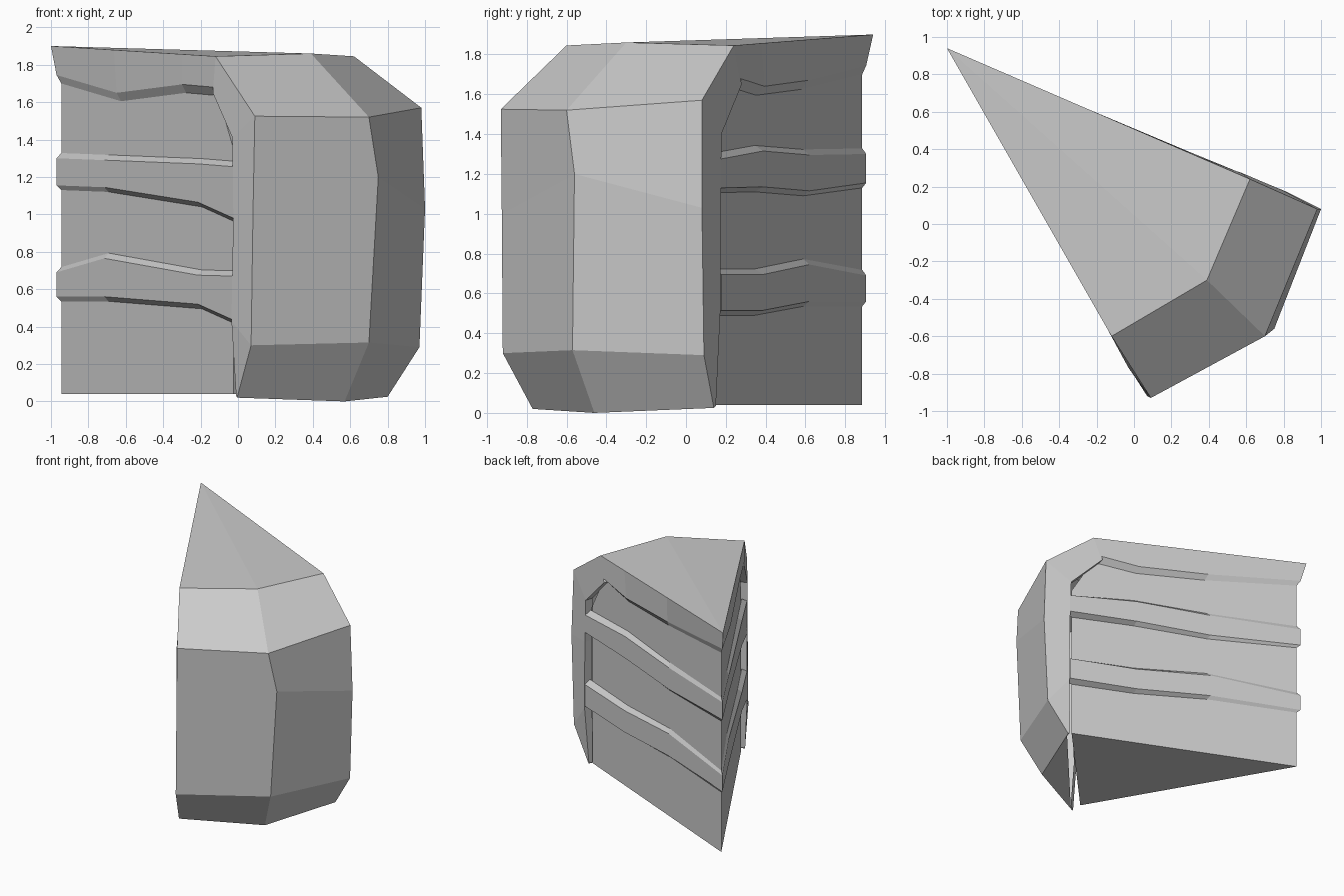
import bpy, bmesh
from mathutils import Vector

cube = bpy.data.objects.get("Cube")
if cube:
    bpy.data.objects.remove(cube)

stone = bpy.data.materials.new("stone_grey")
stone.use_nodes = True
GREY = (0.6, 0.6, 0.6, 1)
stone.diffuse_color = GREY
stone.node_tree.nodes["Principled BSDF"].inputs["Base Color"].default_value = GREY


def finish(bm, name):
    bmesh.ops.remove_doubles(bm, verts=bm.verts, dist=0.0005)
    bmesh.ops.recalc_face_normals(bm, faces=bm.faces)
    mesh = bpy.data.meshes.new(name)
    bm.to_mesh(mesh)
    bm.free()
    mesh.materials.append(stone)
    obj = bpy.data.objects.new(name, mesh)
    bpy.context.collection.objects.link(obj)


def skin(bm, columns):
    """Join neighbouring columns of points with quads."""
    cols = [[bm.verts.new(p) for p in c] for c in columns]
    for a, b in zip(cols, cols[1:]):
        for i in range(len(a) - 1):
            bm.faces.new((a[i], b[i], b[i + 1], a[i + 1]))
    return cols


def at(a, b, t, z):
    p = Vector(a).lerp(Vector(b), t)
    return Vector((p.x, p.y, z))


# Plan points: tip and wall ends, for the recessed core and raised bands
CORE_TIP, CORE_LEFT, CORE_BACK = (-.945, .885), (-.005, -.725), (.8, .125)
BAND_TIP, BAND_LEFT, BAND_BACK = (-.97, .905), (-.025, -.768), (.81, .175)
TOP_TIP = Vector((-1, .94, 1.9))
TOP = [Vector(p) for p in ((-.12, -.6, 1.845), (.39, -.3, 1.86), (.62, .24, 1.845))]

# Core: upright wedge, its wide end tapered at the top inside the front block
bm = bmesh.new()
rings = []
for z, t in ((.04, .98), (1.35, .98), (1.8, .84)):
    rings.append([bm.verts.new(at(CORE_TIP, end, s, z)) for end, s in
                  ((CORE_TIP, 0), (CORE_LEFT, t), (CORE_BACK, t))])
for a, b in zip(rings, rings[1:]):
    for i in range(3):
        j = (i + 1) % 3
        bm.faces.new((a[i], a[j], b[j], b[i]))
bm.faces.new(rings[0])
bm.faces.new(rings[-1])
finish(bm, "core_wedge")

# Front block: chamfered faces, rims on both walls and the returns into the recesses
left_rim = [(-.135, -.575, 1.65), (-.03, -.768, 1.41), (-.025, -.77, 1.0),
            (-.035, -.755, .43), (-.01, -.765, .03)]
back_rim = [(.56, .28, 1.65), (.8, .178, 1.4), (.81, .175, 1.05),
            (.815, .172, .5), (.79, .15, .035)]
front_cols = [
    [TOP[0], (.09, -.93, 1.525), (.08, -.925, 1.0), (.07, -.92, .3), (-.005, -.77, .02)],
    [TOP[1], (.7, -.6, 1.52), (.75, -.56, 1.2), (.7, -.57, .315), (.57, -.46, 0)],
    [TOP[2], (.98, .08, 1.57), (1, .08, 1.03), (.97, .09, .29), (.8, .14, .025)],
]
left_in = [Vector(p) + Vector((.05, .03, 0)) for p in left_rim]
back_in = [Vector(p) + Vector((-.02, -.06, 0)) for p in back_rim]
bm = bmesh.new()
cols = skin(bm, [left_in, left_rim] + front_cols + [back_rim, back_in])
bm.faces.new([c[-1] for c in cols])
bm.faces.new([c[0] for c in cols])
finish(bm, "front_block")

# Raised bands wrapping round the tip: heights run from the tip to each rim
LEFT_T, BACK_T = (0, .27, .8, 1), (0, .39, .71, 1)


def band(name, left_up, left_low, back_up, back_low):
    columns = []

    def section(core_end, band_end, t, up, low):
        return [at(CORE_TIP, core_end, t, up + .028), at(BAND_TIP, band_end, t, up),
                at(BAND_TIP, band_end, t, low), at(CORE_TIP, core_end, t, low - .025)]
    for t, up, low in reversed(list(zip(LEFT_T, left_up, left_low))):
        columns.append(section(CORE_LEFT, BAND_LEFT, t, up, low))
    for t, up, low in list(zip(BACK_T, back_up, back_low))[1:]:
        columns.append(section(CORE_BACK, BAND_BACK, t, up, low))
    bm = bmesh.new()
    skin(bm, columns)
    finish(bm, name)


band("middle_band", (1.3, 1.29, 1.27, 1.255), (1.155, 1.145, 1.065, .98),
     (1.305, 1.295, 1.315, 1.275), (1.155, 1.115, 1.135, 1.13))
band("lower_band", (.69, .765, .675, .67), (.56, .56, .52, .435),
     (.69, .745, .695, .695), (.56, .56, .515, .515))

# Cap: sloping top with a band hanging down both walls
columns = []


def cap_section(core_end, band_end, top_end, t, t_end, low):
    return [TOP_TIP.lerp(top_end, t / t_end), at(BAND_TIP, band_end, t, low),
            at(CORE_TIP, core_end, t, low - .045)]


for t, low in ((.89, 1.68), (.71, 1.695), (.34, 1.65), (0, 1.745)):
    columns.append(cap_section(CORE_LEFT, BAND_LEFT, TOP[0], t, .89, low))
for t, low in ((.4, 1.67), (.7, 1.64), (.87, 1.68)):
    columns.append(cap_section(CORE_BACK, BAND_BACK, TOP[2], t, .87, low))
bm = bmesh.new()
cols = skin(bm, columns)
mid = bm.verts.new(TOP[1])
rim = [c[0] for c in cols]
for a, b in zip(rim, rim[1:]):
    bm.faces.new((a, b, mid))
finish(bm, "top_cap")
